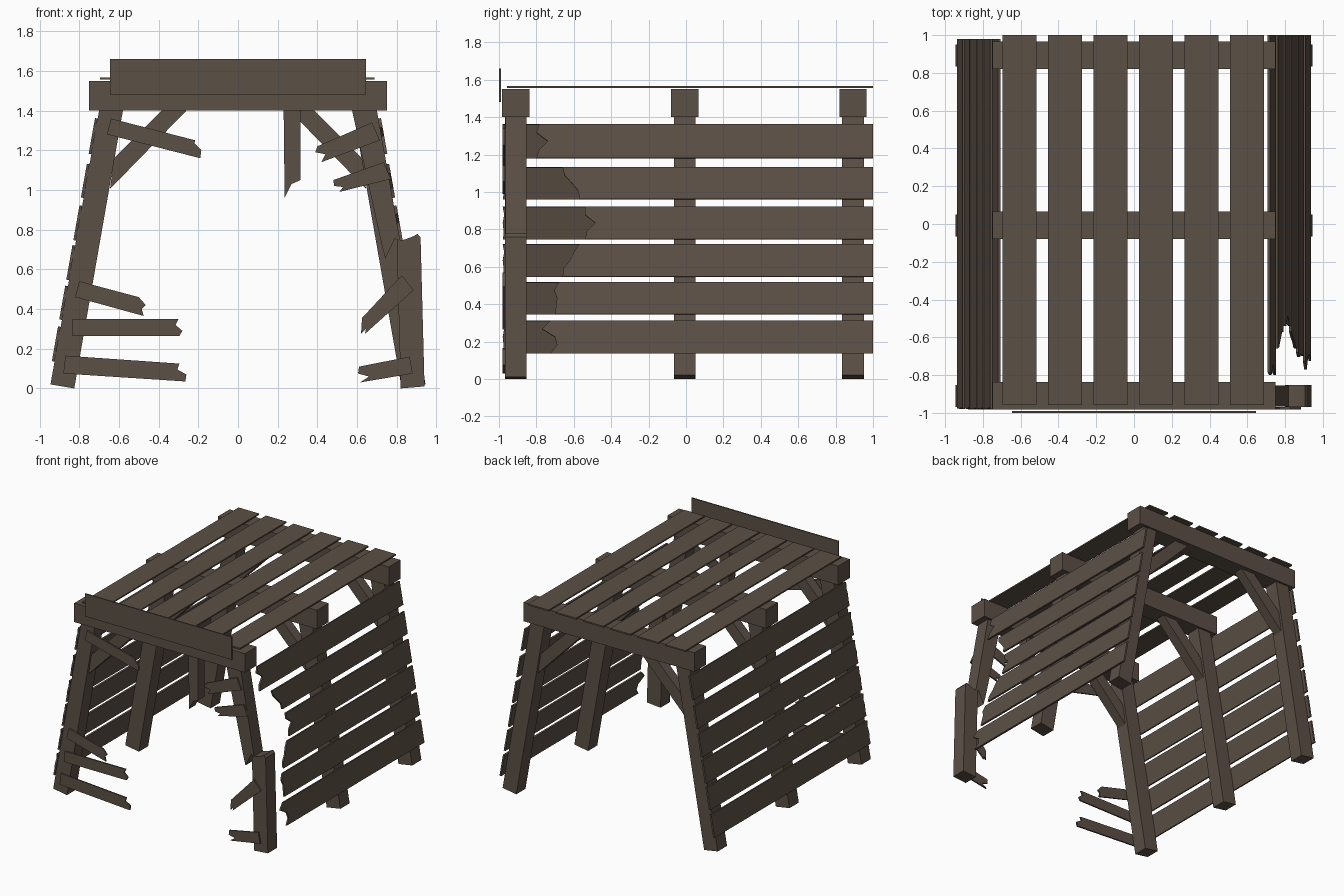
import bpy, bmesh
from mathutils import Vector

wood = bpy.data.materials.new("weathered brown wood")
wood.diffuse_color = (0.105, 0.08, 0.06, 1)


def prism(name, pts, vec):
    """Solid made by extruding a planar 3D outline along vec."""
    bm = bmesh.new()
    face = bm.faces.new([bm.verts.new(p) for p in pts])
    geo = bmesh.ops.extrude_face_region(bm, geom=[face])["geom"]
    bmesh.ops.translate(bm, vec=vec, verts=[g for g in geo if isinstance(g, bmesh.types.BMVert)])
    bmesh.ops.recalc_face_normals(bm, faces=bm.faces[:])
    me = bpy.data.meshes.new(name)
    bm.to_mesh(me)
    bm.free()
    me.materials.append(wood)
    ob = bpy.data.objects.new(name, me)
    bpy.context.collection.objects.link(ob)
    return ob


def front_prism(name, xz, y0, y1, side=1):
    """Outline drawn in the front view, extruded from y0 to y1."""
    return prism(name, [(side * x, y0, z) for x, z in xz], Vector((0, y1 - y0, 0)))


def rect(x0, x1, z0, z1):
    return [(x0, z0), (x1, z0), (x1, z1), (x0, z1)]


POST = [(0.825, 0), (0.945, 0.02), (0.70, 1.40), (0.58, 1.40)]
BRACE = [(0.645, 1.005), (0.26, 1.40), (0.385, 1.40), (0.625, 1.16)]

# Three frames: top beam, splayed posts and diagonal braces
for frame, yc in (("front", -0.91), ("middle", -0.007), ("back", 0.893)):
    front_prism(frame + "_beam", rect(-0.75, 0.75, 1.40, 1.55), yc - 0.073, yc + 0.073)
    for side, label in ((-1, "left"), (1, "right")):
        if frame == "front" and side == 1:
            continue
        front_prism(f"{frame}_{label}_post", POST, yc - 0.058, yc + 0.058, side)
        front_prism(f"{frame}_{label}_brace", BRACE, yc - 0.04, yc + 0.04, side)

# Snapped front right post and its hanging brace
front_prism("broken_post_lower",
            [(0.82, 0), (0.94, 0.01), (0.92, 0.76), (0.905, 0.778), (0.88, 0.765),
             (0.84, 0.75), (0.80, 0.745)], -0.968, -0.852)
front_prism("broken_post_upper",
            [(0.575, 1.40), (0.70, 1.40), (0.818, 0.74), (0.79, 0.755), (0.765, 0.70),
             (0.742, 0.655), (0.725, 0.72)], -0.966, -0.854)
front_prism("hanging_brace",
            [(0.23, 1.40), (0.315, 1.40), (0.315, 1.05), (0.27, 1.03), (0.255, 1.0), (0.235, 0.96)],
            -0.95, -0.87)

# Roof slats and the raised front board
for i in range(6):
    x = -0.605 + i * 0.2405
    front_prism(f"roof_slat_{i + 1}", rect(x - 0.09, x + 0.09, 1.556, 1.567), -0.957, 1.0)
front_prism("front_header_board", rect(-0.645, 0.645, 1.48, 1.66), -1.0, -0.99)

# Side wall planks; each lists bottom, top and the y of its snapped end from top to bottom
ROWS = [
    (1.18, 1.36, (-0.785, -0.80, -0.74, -0.785, -0.80)),
    (0.96, 1.13, (-0.66, -0.65, -0.61, -0.575, -0.57)),
    (0.745, 0.92, (-0.54, -0.54, -0.485, -0.53, -0.54)),
    (0.545, 0.72, (-0.57, -0.60, -0.62, -0.655, -0.66)),
    (0.345, 0.515, (-0.68, -0.705, -0.69, -0.695, -0.70)),
    (0.135, 0.31, (-0.725, -0.77, -0.70, -0.69, -0.725)),
]
WHOLE = (-0.98, -0.972, -0.98, -0.975, -0.978)
for side, label, back in ((-1, "left", 0.98), (1, "right", 1.0)):
    for i, (z0, z1, ragged) in enumerate(ROWS):
        ends = ragged if side == 1 else WHOLE
        yz = [(back, z0), (back, z1)]
        yz += [(y, z1 + (z0 - z1) * k / 4) for k, y in enumerate(ends)]
        prism(f"{label}_wall_plank_{i + 1}",
              [(side * (0.9485 - 0.1775 * z), y, z) for y, z in yz],
              Vector((side * 0.0135, 0, 0.0024)))

# Broken boards nailed across the front
BOARDS = {
    "front_left_stub_top": [(-.66, 1.28), (-.64, 1.36), (-.215, 1.25), (-.22, 1.235), (-.185, 1.20), (-.19, 1.16)],
    "front_left_stub_upper": [(-.82, .46), (-.80, .54), (-.50, .46), (-.465, .42), (-.485, .40), (-.475, .365)],
    "front_left_stub_middle": [(-.835, .265), (-.835, .35), (-.30, .35), (-.315, .32), (-.28, .29), (-.295, .265)],
    "front_left_stub_low": [(-.88, .075), (-.87, .165), (-.295, .125), (-.305, .095), (-.26, .07), (-.265, .035)],
    "front_right_stub_top": [(.675, 1.34), (.715, 1.25), (.42, 1.14), (.44, 1.18), (.39, 1.19), (.40, 1.22)],
    "front_right_stub_upper": [(.735, 1.14), (.77, 1.055), (.51, .99), (.53, 1.015), (.485, 1.02), (.48, 1.05)],
    "front_right_stub_middle": [(.825, .57), (.885, .495), (.64, .275), (.645, .30), (.62, .275), (.625, .355)],
    "front_right_stub_low": [(.865, .16), (.88, .075), (.615, .03), (.66, .06), (.605, .075), (.61, .11)],
}
for name, xz in BOARDS.items():
    front_prism(name, xz, -0.981, -0.969)
